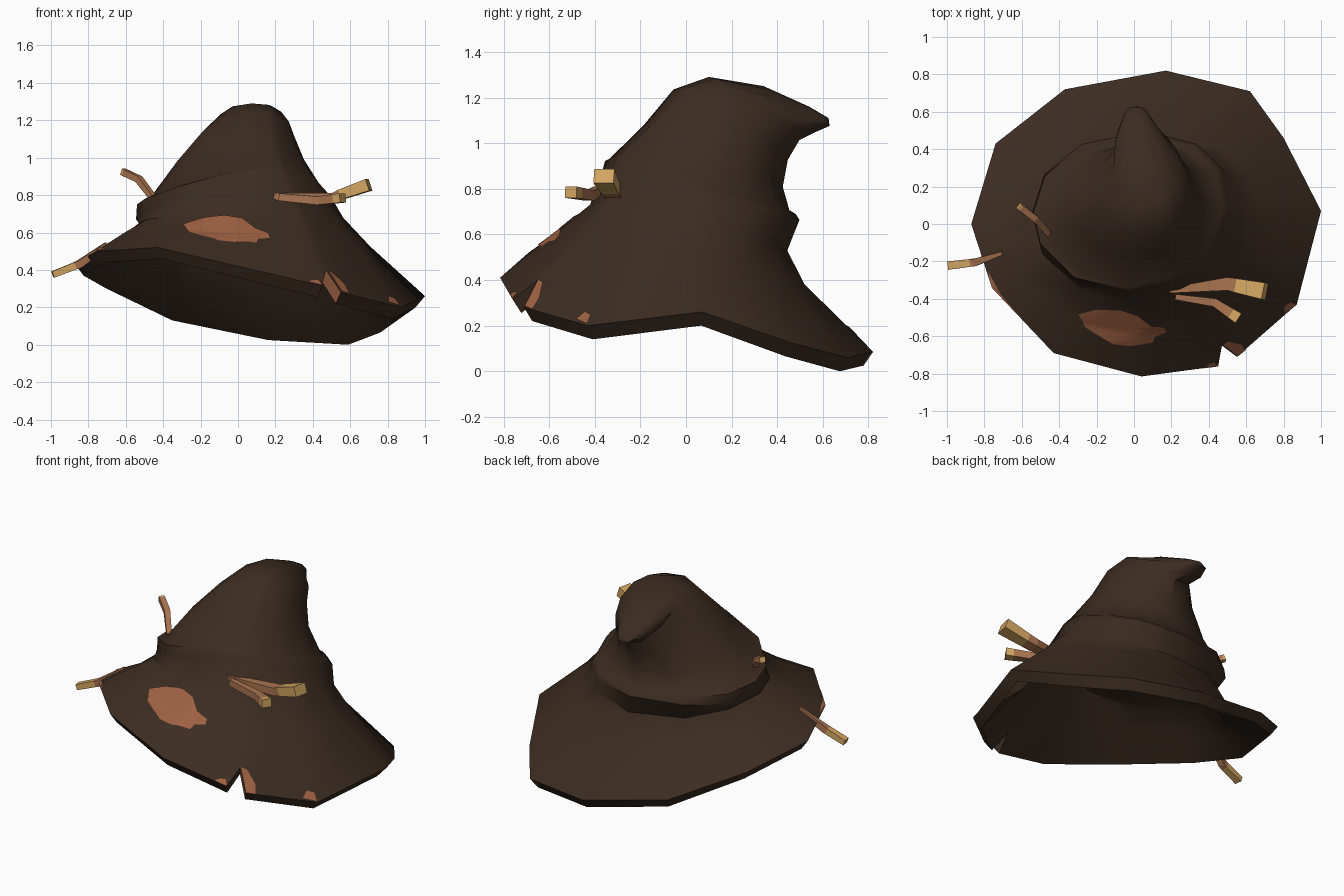
import bpy, bmesh, math
from mathutils import Vector
from mathutils.bvhtree import BVHTree

if "Cube" in bpy.data.objects:
    bpy.data.objects.remove(bpy.data.objects["Cube"])


def material(name, rgb):
    m = bpy.data.materials.new(name)
    m.diffuse_color = (*rgb, 1)
    m.use_nodes = True
    m.node_tree.nodes["Principled BSDF"].inputs["Base Color"].default_value = m.diffuse_color
    return m


FELT = material("dark brown felt", (0.044, 0.025, 0.015))
RUST = material("worn rust", (0.34, 0.118, 0.054))
WOOD = material("twig bark", (0.40, 0.175, 0.08))
GOLD = material("cut wood", (0.65, 0.38, 0.12))


def make_object(name, bm, mats, angle=None):
    bmesh.ops.recalc_face_normals(bm, faces=bm.faces)
    me = bpy.data.meshes.new(name)
    bm.to_mesh(me)
    for m in mats:
        me.materials.append(m)
    if angle:
        for p in me.polygons:
            p.use_smooth = True
        me.set_sharp_from_angle(angle=math.radians(angle))
    ob = bpy.data.objects.new(name, me)
    bpy.context.collection.objects.link(ob)
    return ob


def bridge(bm, a, b, mat=0):
    n = len(a)
    faces = []
    for i in range(n):
        f = bm.faces.new((a[i], a[(i + 1) % n], b[(i + 1) % n], b[i]))
        f.material_index = mat
        faces.append(f)
    return faces


# Brim edge, counter-clockwise from the right, with a notch at the front right
RIM = [(1.0, .07, .26), (.80, .46, .125), (.62, .71, .06), (.17, .82, .085),
       (-.37, .72, .19), (-.74, .43, .36), (-.87, 0, .43), (-.76, -.34, .50),
       (-.43, -.69, .52), (.04, -.815, .41), (.45, -.76, .315),
       (.47, -.65, .40), (.55, -.71, .28), (.87, -.43, .20)]
ANGLES = [math.atan2(y, x - .03) for x, y, z in RIM]

# Tilted oval rings: right x,z / back y,z / left x,z / front y,z / twist / bulge
RINGS = [(.70, .53, .52, .37, -.67, .54, -.60, .585, .03, .03),   # brim
         (.54, .69, .43, .53, -.53, .65, -.42, .73, -.02, .12),   # neck
         (.48, .79, .48, .665, -.545, .67, -.365, .885, -.035, .14),  # fold
         (.45, .83, .465, .69, -.54, .75, -.355, .92, -.03, .14),
         (.43, .85, .44, .71, -.47, .785, -.335, .93, -.03, .12),
         (.35, 1.0, .425, .80, -.35, .93, -.18, 1.085, 0, .03),   # crown
         (.30, 1.13, .45, .92, -.21, 1.08, -.055, 1.235, 0, 0),
         (.25, 1.19, .50, 1.01, -.11, 1.18, .10, 1.29, 0, 0),
         (.15, 1.145, .565, 1.045, -.10, 1.14, .34, 1.25, 0, 0),
         (.075, 1.115, .63, 1.075, -.05, 1.115, .54, 1.16, 0, 0)]


def ring_points(ring, scale=1.0, drop=0.0):
    xr, zr, yb, zb, xl, zl, yf, zf, twist, bulge = ring
    pts = []
    for t in ANGLES:
        c, s = math.cos(t), math.sin(t)
        k = scale * (1 + bulge * max(0, math.cos(t - .75)) ** 4)
        z = ((zr + zl + zb + zf) / 4 + (zr - zl) / 2 * c + (zb - zf) / 2 * s
             + (zr + zl - zb - zf) / 4 * math.cos(2 * t)
             + twist * math.sin(2 * t))
        pts.append(((xr + xl) / 2 + (xr - xl) / 2 * c * k,
                    (yb + yf) / 2 + (yb - yf) / 2 * s * k, z - drop))
    return pts


# Hat: outer shell to the tip, and shallow hollow beneath
bm = bmesh.new()
verts = lambda pts: [bm.verts.new(p) for p in pts]
rim_top = verts(RIM)
rim_low = verts([(x * .95, y * .95, z - .06) for x, y, z in RIM])
last = rim_top
for r in RINGS:
    cur = verts(ring_points(r))
    bridge(bm, last, cur)
    last = cur
tip = bm.verts.new((.02, .625, 1.11))
for i in range(len(last)):
    bm.faces.new((last[i], last[(i + 1) % len(last)], tip))
edge = bridge(bm, rim_top, rim_low)
edge[11].material_index = 1
last = rim_low
for k in (0, 1):
    cur = verts(ring_points(RINGS[k], .91, .055))
    bridge(bm, last, cur)
    last = cur
bm.faces.new(last)
make_object("hat", bm, [FELT, RUST], 42)
bm.normal_update()
surface = BVHTree.FromBMesh(bm)


# Worn patches: thin plates draped on the hat from an outline seen from above
def patch(name, outline, fine=4, rings=5):
    pts = []
    n = len(outline)
    for i in range(n):
        a, b = Vector(outline[i]), Vector(outline[(i + 1) % n])
        pts += [a.lerp(b, k / fine) for k in range(fine)]
    mid = sum(pts, Vector((0, 0))) / len(pts)
    pb = bmesh.new()

    def drape(p):
        hit = surface.ray_cast(Vector((p.x, p.y, 3)), Vector((0, 0, -1)))
        if hit[0] is None:
            hit = surface.find_nearest(Vector((p.x, p.y, .3)))
        nor = hit[1] if hit[1].z > 0 else -hit[1]
        return pb.verts.new(hit[0] + nor * .006)

    last = None
    for r in range(rings):
        cur = [drape(mid.lerp(p, 1 - r / rings)) for p in pts]
        if last:
            bridge(pb, last, cur)
        last = cur
    c = drape(mid)
    for i in range(len(last)):
        pb.faces.new((last[i], last[(i + 1) % len(last)], c))
    ob = make_object(name, pb, [RUST], 60)
    if sum(p.normal.z for p in ob.data.polygons) < 0:
        ob.data.flip_normals()


patch("front_patch", [(-.295, -.48), (-.26, -.55), (-.18, -.60), (-.11, -.64),
                      (-.02, -.65), (.10, -.63), (.11, -.60), (.17, -.575),
                      (.165, -.55), (.09, -.545), (.02, -.49), (-.07, -.46),
                      (-.20, -.455)])
patch("notch_patch", [(.473, -.645), (.50, -.625), (.57, -.64), (.595, -.67),
                      (.552, -.705)])
patch("rim_patch_front", [(.37, -.768), (.40, -.745), (.43, -.735), (.45, -.758)])
patch("rim_patch_right", [(.80, -.48), (.80, -.44), (.835, -.415), (.865, -.43)])
patch("rim_patch_left", [(-.78, -.25), (-.74, -.35), (-.66, -.44),
                         (-.61, -.495), (-.757, -.34)])


# Bent twigs stuck into the hat, with pale cut ends
def twig(name, path, widths, heights, pale_from):
    path = [Vector(p) for p in path]
    path.insert(2, path[1].lerp(path[2], pale_from))
    blend = lambda v: [v[0], v[1], v[1] + (v[2] - v[1]) * pale_from, v[2]]
    widths, heights = blend(widths), blend(heights)
    tb = bmesh.new()
    last = None
    for i, p in enumerate(path):
        d = (path[min(i + 1, 3)] - path[max(i - 1, 0)]).normalized()
        side = d.cross(Vector((0, 0, 1))).normalized()
        up = side.cross(d)
        cur = [tb.verts.new(p + side * sx * widths[i] / 2 + up * sy * heights[i] / 2)
               for sx, sy in ((-1, -1), (1, -1), (1, 1), (-1, 1))]
        if last:
            bridge(tb, last, cur, 1 if i == 3 else 0)
        else:
            tb.faces.new(cur)
        last = cur
    tb.faces.new(last).material_index = 1
    make_object(name, tb, [WOOD, GOLD])


twig("twig_large", [(.19, -.355, .79), (.50, -.32, .785), (.70, -.36, .855)],
     [.03, .07, .09], [.04, .05, .065], .25)
twig("twig_small", [(.22, -.39, .79), (.43, -.42, .77), (.56, -.505, .785)],
     [.03, .045, .06], [.04, .045, .05], .7)
twig("twig_brim", [(-.70, -.155, .535), (-.85, -.205, .43), (-.99, -.222, .375)],
     [.02, .04, .045], [.03, .04, .035], .15)
twig("twig_fold", [(-.45, -.06, .78), (-.53, .03, .885), (-.615, .095, .925)],
     [.03, .035, .035], [.03, .035, .035], .9)
